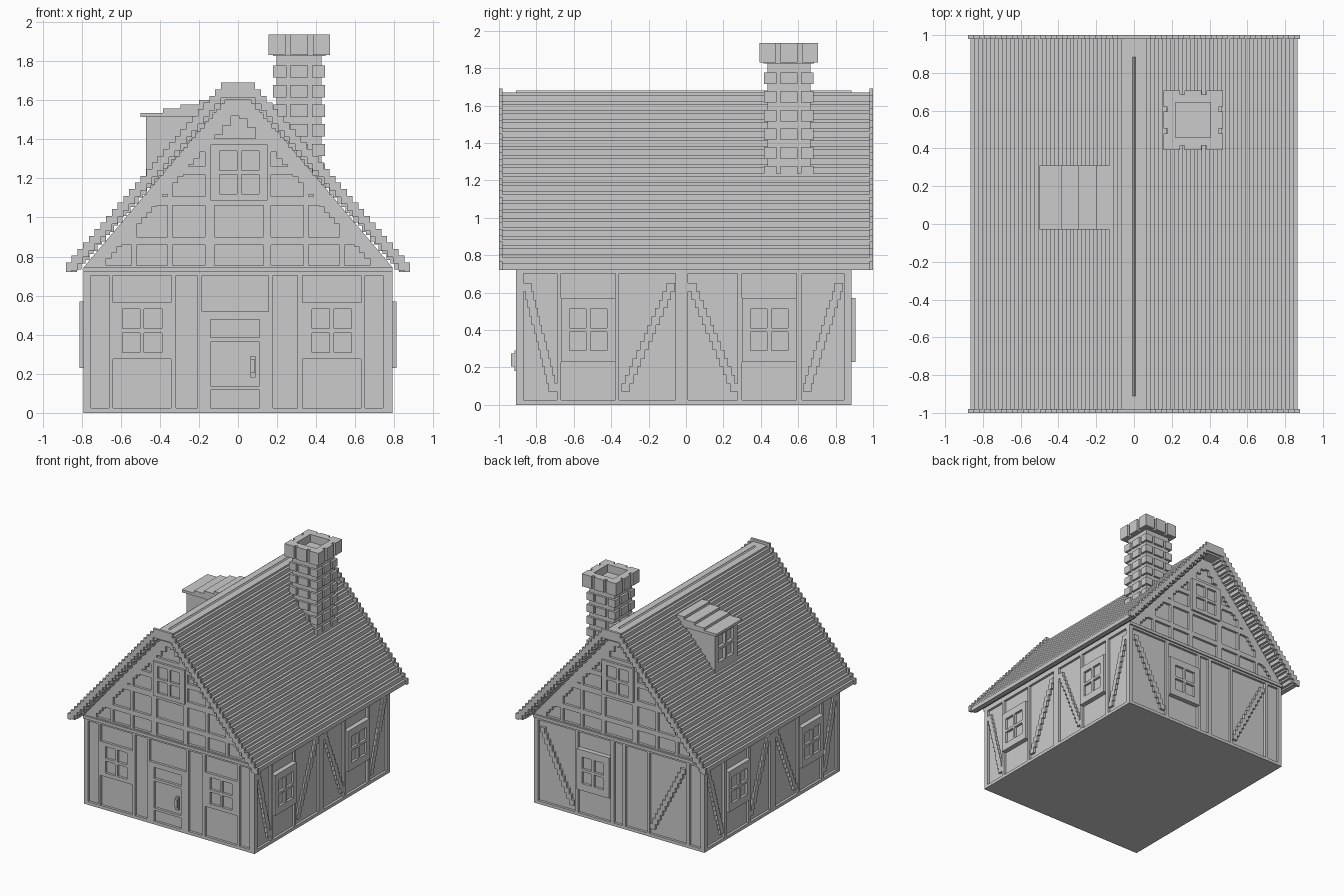
import bpy
import bmesh

if "Cube" in bpy.data.objects:
    bpy.data.objects.remove(bpy.data.objects["Cube"], do_unlink=True)

# Each face maps (across, outward depth, height) to space
FACES = {
    "front": lambda u, d, z: (u, -0.91 - d, z),
    "back": lambda u, d, z: (u, 0.885 + d, z),
    "left": lambda u, d, z: (0.79 + d, u, z),
    "right": lambda u, d, z: (-0.79 - d, u, z),
    "section": lambda u, d, z: (u, d, z),
}


def rect(u0, u1, z0, z1):
    return [(u0, z0), (u1, z0), (u1, z1), (u0, z1)]


def add_prism(bm, pts, face, d0, d1):
    clean = [p for i, p in enumerate(pts) if p != pts[i - 1]]
    place = FACES[face]
    a = [bm.verts.new(place(u, d0, z)) for u, z in clean]
    b = [bm.verts.new(place(u, d1, z)) for u, z in clean]
    bm.faces.new(a)
    bm.faces.new(b[::-1])
    for i in range(len(a)):
        bm.faces.new((a[i - 1], b[i - 1], b[i], a[i]))


def build(name, prisms):
    bm = bmesh.new()
    for p in prisms:
        add_prism(bm, *p)
    bmesh.ops.recalc_face_normals(bm, faces=bm.faces)
    mesh = bpy.data.meshes.new(name)
    bm.to_mesh(mesh)
    bm.free()
    obj = bpy.data.objects.new(name, mesh)
    bpy.context.collection.objects.link(obj)
    return obj


def carve(obj, prisms):
    cutter = build("cutter", prisms)
    cutter.hide_render = True
    mod = obj.modifiers.new("carve", "BOOLEAN")
    mod.operation, mod.solver, mod.object = "DIFFERENCE", "EXACT", cutter
    bpy.context.view_layer.objects.active = obj
    bpy.ops.object.modifier_apply(modifier=mod.name)
    bpy.data.objects.remove(cutter, do_unlink=True)


def box(x0, x1, y0, y1, z0, z1):
    return (rect(x0, x1, z0, z1), "section", y0, y1)


def panes(face, u, z, d0, d1, w=0.09, h=0.1, gap=0.022):
    """Four window panes centred on (u, z)."""
    out = []
    for su in (u - w - gap / 2, u + gap / 2):
        for sz in (z - h - gap / 2, z + gap / 2):
            out.append((rect(su, su + w, sz, sz + h), face, d0, d1))
    return out


def raked_panel(u0, u1, z0, z1, cols=6):
    """Panel whose top steps down under the roof slope."""
    tops = []
    for i in range(cols):
        a, b = (u0 + (u1 - u0) * k / cols for k in (i, i + 1))
        top = min(z1, 1.56 - 1.143 * max(abs(a), abs(b)))
        if top > z0 + 0.01:
            tops += [(a, top), (b, top)]
    return [(tops[0][0], z0)] + tops + [(tops[-1][0], z0)] if tops else None


def brace(face, low, high, w=0.045, n=13):
    """Stepped diagonal timber."""
    lo, hi = [], []
    for i in range(n):
        u = low[0] + (high[0] - low[0]) * i / (n - 1)
        za, zb = (low[1] + (high[1] - low[1]) * k / n for k in (i, i + 1))
        lo += [(u, za), (u, zb)]
        hi += [(u + w, za), (u + w, zb)]
    return (lo + hi[::-1], face, -0.03, 0)


def stepped_roof(x0, x1, z0, z1, n, thick, accent=0.0):
    """Closed profile of a stepped gable roof with a flat ridge."""
    run, rise = (x0 - x1) / n, (z1 - z0) / n
    outer = [(x0, 0.72)]
    for i in range(n + 1):
        x = x0 - i * run
        z = z0 + rise * (i + accent * (i % 2))
        outer += [(x, outer[-1][1]), (x, z)]
    inner = [(x, max(0.72, z - thick)) for x, z in outer]
    ring = outer + [(-x, z) for x, z in outer[::-1]]
    under = [(-x, z) for x, z in inner] + inner[::-1]
    return ring + under


# Timber-framed walls: solid body with recessed panels
DEEP = (-0.02, 0.03)
LOW, HIGH = 0.026, 0.703
profile = [(-0.79, 0), (0.79, 0), (0.79, 0.745), (0, 1.68), (-0.79, 0.745)]
walls = build("walls", [(profile, "section", -0.91, 0.885)])
cuts = []

# Front ground floor
front = [(-0.14, 0.11, 0.385, 0.477), (-0.14, 0.11, 0.138, 0.364),
         (-0.14, 0.11, LOW, 0.118), (-0.185, 0.155, 0.518, HIGH)]
for a, b in ((-0.753, -0.66), (-0.316, -0.208), (0.18, 0.305), (0.65, 0.743)):
    front.append((a, b, LOW, HIGH))
for a, b in ((-0.64, -0.342), (0.33, 0.63)):
    front += [(a, b, 0.564, HIGH), (a, b, LOW, 0.277)]
    cuts += panes("front", (a + b) / 2, 0.42, *DEEP)
cuts += [(rect(*r), "front", *DEEP) for r in front]

# Back ground floor
back = [(0.08, 0.38, 0.57, HIGH), (0.08, 0.38, LOW, 0.23)]
for a, b in ((0.41, 0.753), (-0.03, 0.05), (-0.26, -0.06),
             (-0.62, -0.28), (-0.753, -0.65)):
    back.append((a, b, LOW, HIGH))
cuts += [(rect(*r), "back", *DEEP) for r in back]

# Side walls
WINDOW_BAYS = ((-0.667, -0.378), (0.30, 0.59))
for side in ("left", "right"):
    for a, b in ((-0.87, -0.69), (-0.357, -0.056), (0.01, 0.276), (0.62, 0.845)):
        cuts.append((rect(a, b, LOW, HIGH), side, *DEEP))
    for a, b in WINDOW_BAYS:
        cuts.append((rect(a, b, 0.57, HIGH), side, *DEEP))
        cuts.append((rect(a, b, LOW, 0.23), side, *DEEP))

# Gable grids
rows = ((0.755, 0.86), (0.90, 1.06), (1.108, 1.22), (1.26, 1.374), (1.405, 1.55))
columns = [(-0.12, 0.13)]
for a, b in ((0.17, 0.335), (0.36, 0.52), (0.545, 0.70)):
    columns += [(a, b), (-b, -a)]
for face in ("front", "back"):
    for r, (z0, z1) in enumerate(rows):
        for c, (a, b) in enumerate(columns):
            pts = raked_panel(a, b, z0, z1)
            if pts and not (c == 0 and r in (2, 3)):
                cuts.append((pts, face, *DEEP))
carve(walls, cuts)

# Diagonal braces
braces = []
for side in ("left", "right"):
    for lu, hu in ((-0.735, -0.87), (-0.345, -0.105), (0.235, 0.01), (0.625, 0.795)):
        braces.append(brace(side, (lu, 0.07), (hu, 0.65)))
braces += [brace("back", (0.42, 0.07), (0.69, 0.65)),
           brace("back", (-0.33, 0.07), (-0.61, 0.65))]
build("diagonal_braces", braces)

# Projecting windows
blocks, glass = [], []
for side in ("left", "right"):
    for a, b in WINDOW_BAYS:
        blocks.append((rect(a, b, 0.23, 0.57), side, -0.03, 0.02))
        glass += panes(side, (a + b) / 2, 0.40, -0.01, 0.05)
blocks.append((rect(0.08, 0.38, 0.23, 0.57), "back", -0.03, 0.02))
glass += panes("back", 0.23, 0.40, -0.01, 0.05)
for face in ("front", "back"):
    blocks.append((rect(-0.14, 0.152, 1.087, 1.374), face, -0.03, 0.018))
    glass += panes(face, 0.006, 1.23, -0.01, 0.05)
windows = build("windows", blocks)
carve(windows, glass)

# Beam under each gable, and the door handle
for face in ("front", "back"):
    build(face + "_gable_beam", [(rect(-0.79, 0.79, 0.72, 0.745), face, -0.01, 0.012)])
handle = [(0.065, 0.18), (0.09, 0.18), (0.09, 0.29), (0.065, 0.29)]
build("door_handle", [(rect(0.065, 0.088, 0.205, 0.275), "front", 0.008, 0.025),
                      (handle, "front", -0.01, 0.008)])

# Roof and raised verges
build("roof", [(stepped_roof(0.865, 0.067, 0.755, 1.67, 38, 0.07, 0.35),
                "section", -0.985, 0.985)])
verge = stepped_roof(0.88, 0.088, 0.77, 1.69, 27, 0.075)
build("front_verge", [(verge, "section", -1, -0.98)])
build("back_verge", [(verge, "section", 0.98, 1)])

# Chimney: core, brick courses and notched cap
CX, CY = 0.313, 0.55


def bricks(half, mid, gap, z0, z1):
    spans = ((-half, -mid - gap), (-mid, mid), (mid + gap, half))
    return [box(CX + a, CX + b, CY + c, CY + d, z0, z1)
            for i, (a, b) in enumerate(spans)
            for j, (c, d) in enumerate(spans) if (i, j) != (1, 1)]


core = build("chimney_core", [box(CX - 0.115, CX + 0.115, CY - 0.115, CY + 0.115, 1.1, 1.84)])
courses = []
for i in range(7):
    z = 1.115 + i * 0.1
    courses += bricks(0.133, 0.046, 0.02, z, z + 0.062)
build("chimney_bricks", courses)
cap = build("chimney_cap", [box(CX - 0.135, CX + 0.135, CY - 0.135, CY + 0.135, 1.825, 1.935)])
flue = [box(CX - 0.092, CX + 0.092, CY - 0.092, CY + 0.092, 1.87, 2)]
carve(cap, flue)
cap_bricks = build("chimney_cap_bricks", bricks(0.157, 0.045, 0.025, 1.83, 1.935))
carve(cap_bricks, flue)

# Dormer
dormer = build("dormer", [box(-0.47, -0.1, -0.01, 0.29, 1.16, 1.52)])
carve(dormer, panes("right", 0.14, 1.375, -0.345, -0.28))
edges = (-0.5, -0.385, -0.295, -0.2, -0.14)
build("dormer_roof", [box(edges[i], -0.13, -0.03, 0.31, 1.513 + i * 0.022, 1.535 + i * 0.022)
                      for i in range(4)])
